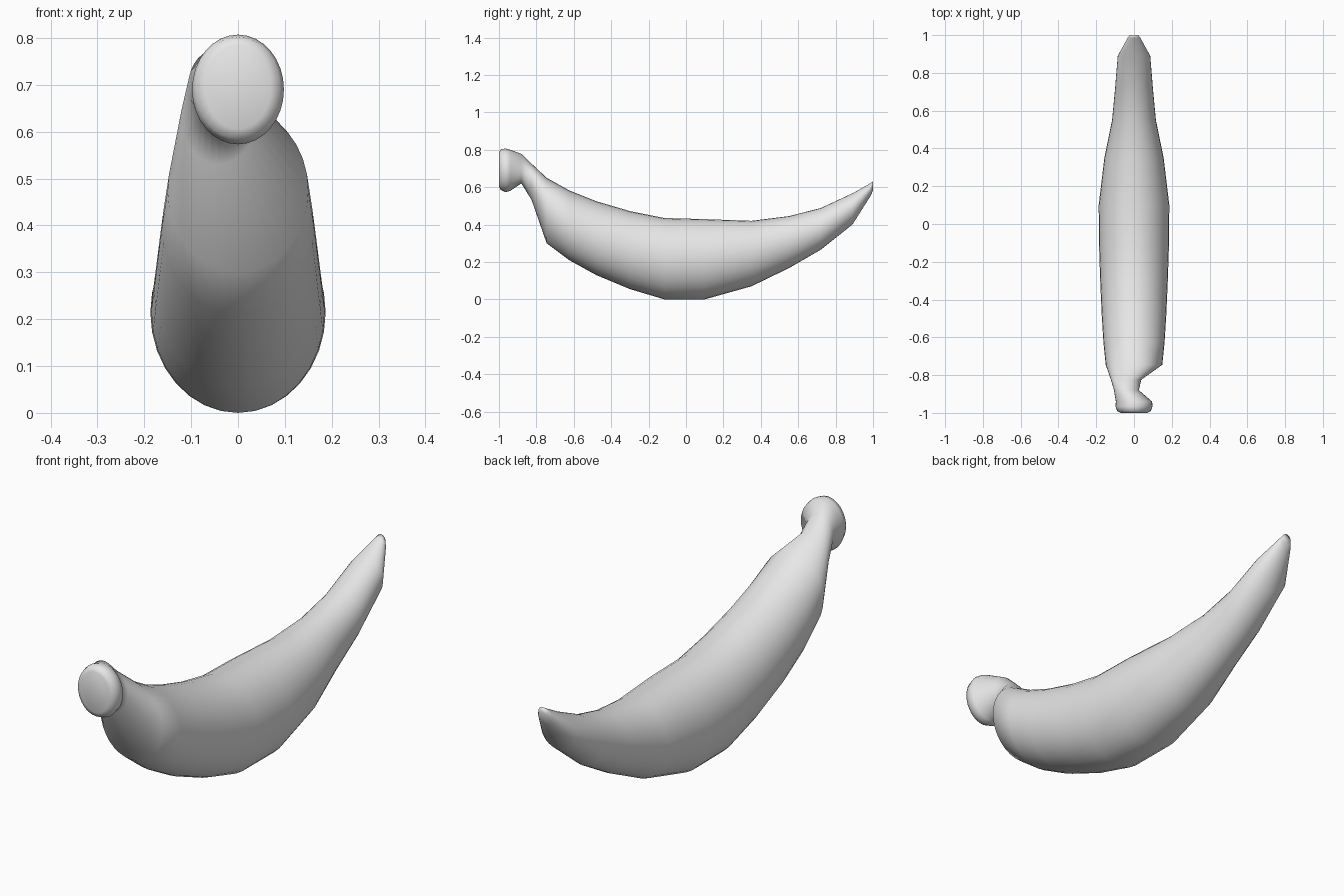
import bpy, bmesh, math

cube = bpy.data.objects.get("Cube")
if cube:
    bpy.data.objects.remove(cube, do_unlink=True)

mat = bpy.data.materials.new("pale_grey")
mat.use_nodes = True
grey = (0.8, 0.8, 0.8, 1)
mat.diffuse_color = grey
mat.node_tree.nodes["Principled BSDF"].inputs["Base Color"].default_value = grey

SIDES = 32
# Cross-sections from stem to tip: y, lowest z, highest z, centre x, half width
SECTIONS = [
    (-1.0, 0.605, 0.785, 0, 0.07),
    (-0.99, 0.585, 0.802, 0, 0.09),
    (-0.965, 0.573, 0.807, 0, 0.098),
    (-0.94, 0.58, 0.8, 0, 0.096),
    (-0.88, 0.62, 0.778, -0.04, 0.066),
    (-0.825, 0.53, 0.725, -0.042, 0.08),
    (-0.745, 0.3, 0.65, 0, 0.15),
    (-0.625, 0.21, 0.583, 0, 0.162),
    (-0.48, 0.13, 0.525, 0, 0.171),
    (-0.3, 0.055, 0.472, 0, 0.179),
    (-0.115, 0.0, 0.435, 0, 0.185),
    (0.1, 0.0, 0.429, 0, 0.187),
    (0.35, 0.07, 0.42, 0, 0.157),
    (0.55, 0.167, 0.445, 0, 0.116),
    (0.72, 0.265, 0.488, 0, 0.1),
    (0.89, 0.4, 0.567, 0, 0.086),
    (0.985, 0.55, 0.62, 0, 0.034),
    (1.0, 0.582, 0.63, 0, 0.022),
]

# Fruit: a loft of elliptical sections with closed ends
bm = bmesh.new()
rings = []
for y, low, high, cx, half in SECTIONS:
    ring = []
    for i in range(SIDES):
        a = math.tau * i / SIDES
        z = (low + high) / 2 + (high - low) / 2 * math.sin(a)
        ring.append(bm.verts.new((cx + half * math.cos(a), y, z)))
    rings.append(ring)
for r, s in zip(rings, rings[1:]):
    for i in range(SIDES):
        j = (i + 1) % SIDES
        bm.faces.new((r[i], r[j], s[j], s[i]))
bm.faces.new(rings[0])
bm.faces.new(rings[-1])
bmesh.ops.recalc_face_normals(bm, faces=bm.faces)
for f in bm.faces:
    f.smooth = True

mesh = bpy.data.meshes.new("banana")
bm.to_mesh(mesh)
bm.free()
mesh.materials.append(mat)
banana = bpy.data.objects.new("banana", mesh)
bpy.context.collection.objects.link(banana)
